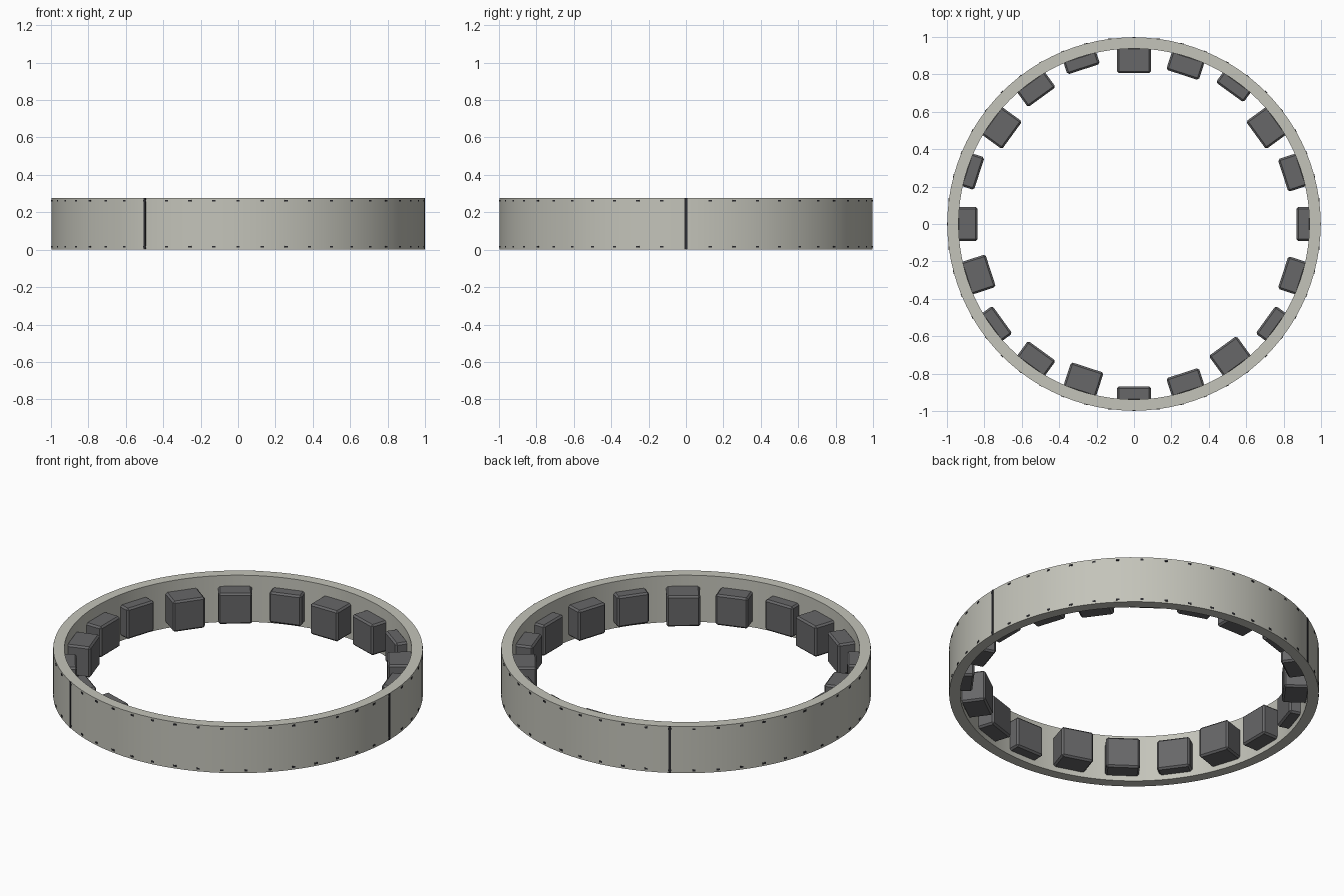
import bpy, bmesh, math
from mathutils import Matrix, Vector

cube = bpy.data.objects.get("Cube")
if cube:
    bpy.data.objects.remove(cube)

HEIGHT = 0.277
OUTER, INNER = 0.998, 0.938


def material(name, rgb):
    m = bpy.data.materials.new(name)
    m.use_nodes = True
    m.diffuse_color = (*rgb, 1)
    m.node_tree.nodes["Principled BSDF"].inputs["Base Color"].default_value = (*rgb, 1)
    return m


shell_grey = material("warm light grey", (0.55, 0.55, 0.49))
block_grey = material("dark grey", (0.135, 0.135, 0.14))
seam_black = material("near black", (0.025, 0.025, 0.03))


def finish(name, bm, mat):
    mesh = bpy.data.meshes.new(name)
    bmesh.ops.recalc_face_normals(bm, faces=bm.faces)
    bm.to_mesh(mesh)
    bm.free()
    mesh.materials.append(mat)
    obj = bpy.data.objects.new(name, mesh)
    bpy.context.collection.objects.link(obj)
    return obj


def add_box(bm, degrees, r_in, r_out, width, z_low, z_high):
    """Box facing outward at an angle around the ring."""
    place = (Matrix.Rotation(math.radians(degrees), 4, 'Z')
             @ Matrix.Translation(((r_in + r_out) / 2, 0, (z_low + z_high) / 2))
             @ Matrix.Diagonal((r_out - r_in, width, z_high - z_low, 1)))
    bmesh.ops.create_cube(bm, size=1, matrix=place)


# Ring wall: a rectangular profile spun around the z axis
bm = bmesh.new()
corners = [bm.verts.new((r, 0, z)) for r, z in
           ((INNER, 0), (OUTER, 0), (OUTER, HEIGHT), (INNER, HEIGHT))]
edges = [bm.edges.new((corners[i], corners[(i + 1) % 4])) for i in range(4)]
bmesh.ops.spin(bm, geom=corners + edges, cent=Vector(), axis=Vector((0, 0, 1)),
               angle=math.tau, steps=96)
bmesh.ops.remove_doubles(bm, verts=bm.verts, dist=0.0005)
ring = finish("ring_wall", bm, shell_grey)
bpy.ops.object.select_all(action='DESELECT')
ring.select_set(True)
bpy.context.view_layer.objects.active = ring
bpy.ops.object.shade_smooth_by_angle(angle=math.radians(30))

# Inner blocks: three depths repeating around the ring
for i in range(20):
    bm = bmesh.new()
    add_box(bm, i * 18, 0.87 - 0.032 * (i % 3), 0.945, 0.183, 0.03, 0.213)
    block = finish(f"inner_block_{i + 1}", bm, block_grey)
    bevel = block.modifiers.new("Bevel", 'BEVEL')
    bevel.width = 0.01
    bevel.segments = 1

# Joint seams: thin vertical strips on the outside
for i in range(3):
    bm = bmesh.new()
    add_box(bm, i * 120, 0.994, 1.0, 0.014, 0, HEIGHT)
    finish(f"joint_seam_{i + 1}", bm, seam_black)

# Rivets: one row near each rim
for name, z in (("lower_rivets", 0.016), ("upper_rivets", 0.262)):
    bm = bmesh.new()
    for i in range(48):
        add_box(bm, i * 7.5, 0.992, 1.0, 0.018, z - 0.005, z + 0.005)
    finish(name, bm, seam_black)
